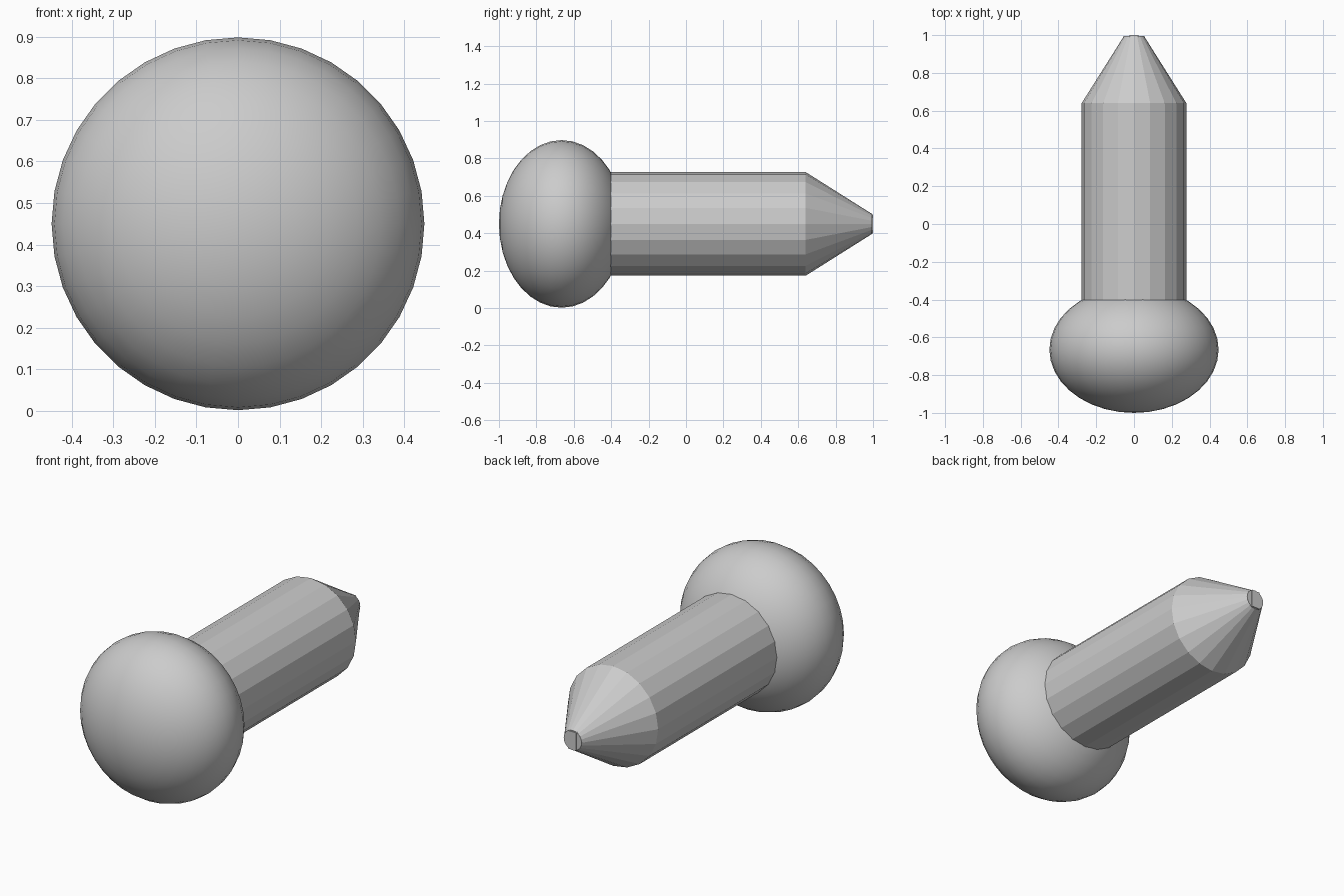
import bpy
import bmesh
import math
from mathutils import Matrix

cube = bpy.data.objects.get("Cube")
if cube:
    bpy.data.objects.remove(cube, do_unlink=True)

AXIS_Z = 0.45  # height of the long axis

grey = bpy.data.materials.new("light grey")
grey.use_nodes = True
COLOUR = (0.6, 0.6, 0.6, 1)
grey.diffuse_color = COLOUR
grey.node_tree.nodes["Principled BSDF"].inputs["Base Color"].default_value = COLOUR


def add_object(name, bm):
    bmesh.ops.recalc_face_normals(bm, faces=bm.faces)
    mesh = bpy.data.meshes.new(name)
    bm.to_mesh(mesh)
    bm.free()
    mesh.materials.append(grey)
    obj = bpy.data.objects.new(name, mesh)
    bpy.context.collection.objects.link(obj)
    return obj


def taper(name, y0, y1, r0, r1, sides=20):
    """Closed cylinder or cone frustum along y."""
    bm = bmesh.new()
    place = Matrix.Translation((0, (y0 + y1) / 2, AXIS_Z)) @ Matrix.Rotation(-math.pi / 2, 4, 'X')
    bmesh.ops.create_cone(bm, cap_ends=True, segments=sides, radius1=r0,
                          radius2=r1, depth=y1 - y0, matrix=place)
    return add_object(name, bm)


# Rounded head, flattened along the axis
bm = bmesh.new()
bmesh.ops.create_uvsphere(
    bm, u_segments=36, v_segments=18, radius=1,
    matrix=Matrix.Translation((0, -0.665, AXIS_Z))
    @ Matrix.Diagonal((0.448, 0.335, 0.448, 1)) @ Matrix.Rotation(math.pi / 2, 4, 'X'))
head = add_object("head", bm)
for face in head.data.polygons:
    face.use_smooth = True

# Straight shaft and conical nose
taper("shaft", -0.6, 0.64, 0.277, 0.277)
taper("nose", 0.64, 0.992, 0.277, 0.055)

# Small end disc with a raised upright bar across it
taper("tip_disc", 0.99, 0.995, 0.055, 0.055)
bm = bmesh.new()
bmesh.ops.create_cube(bm, size=1, matrix=Matrix.Translation((0, 0.995, AXIS_Z))
                      @ Matrix.Diagonal((0.05, 0.01, 0.1, 1)))
add_object("tip_bar", bm)
